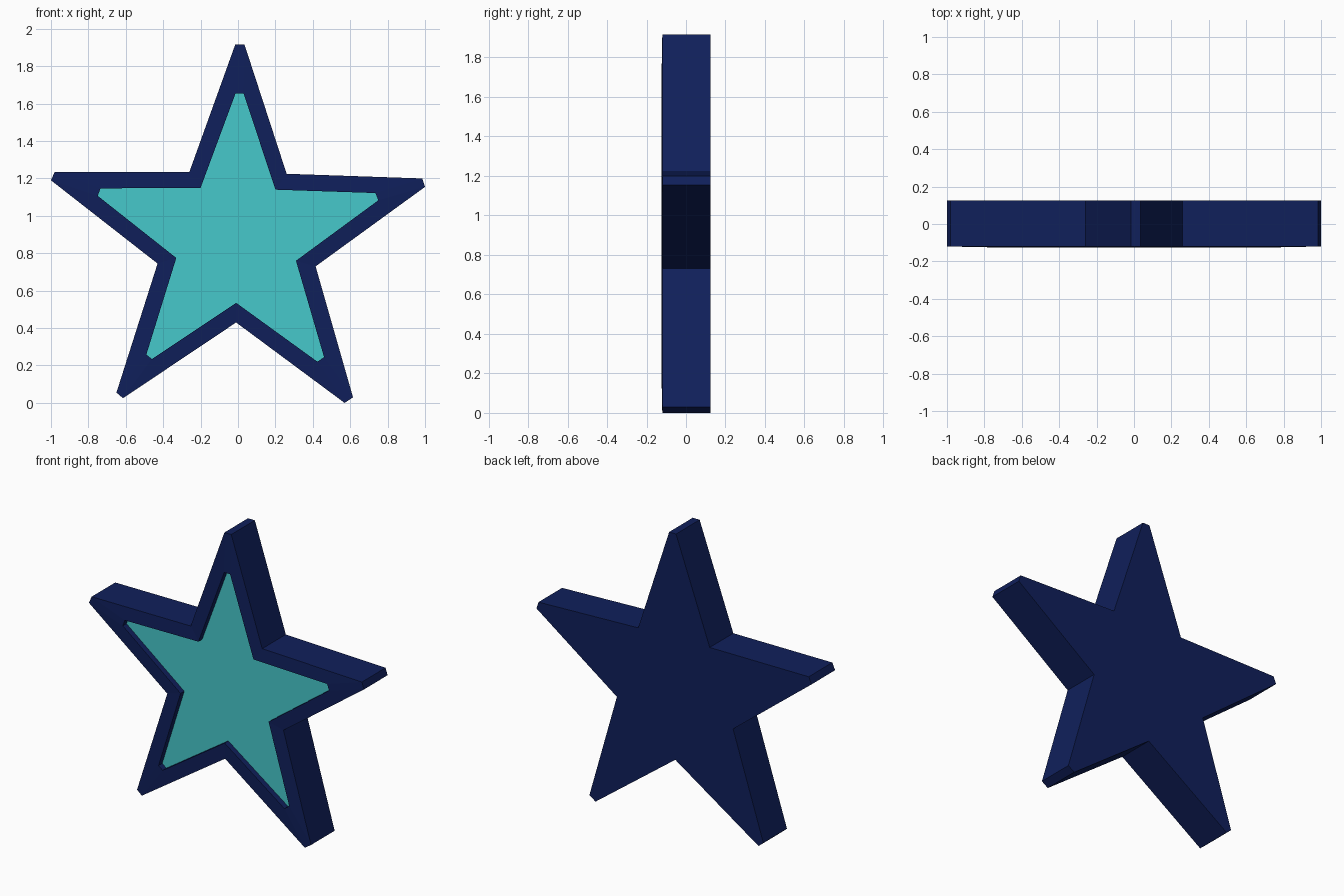
import bpy, bmesh

if "Cube" in bpy.data.objects:
    bpy.data.objects.remove(bpy.data.objects["Cube"])

# Star outlines (x, z), clockwise from the top tip
OUTER = [(-0.015, 1.915), (0.035, 1.915), (0.26, 1.225), (0.985, 1.20), (1.0, 1.155),
         (0.415, 0.73), (0.615, 0.03), (0.57, 0.0), (-0.01, 0.43), (-0.615, 0.025),
         (-0.65, 0.055), (-0.43, 0.745), (-1.0, 1.19), (-0.98, 1.235), (-0.26, 1.235)]
INNER = [(-0.013, 1.655), (0.03, 1.655), (0.2, 1.14), (0.735, 1.122), (0.75, 1.083),
         (0.31, 0.76), (0.46, 0.245), (0.425, 0.22), (-0.01, 0.535), (-0.46, 0.235),
         (-0.49, 0.258), (-0.33, 0.775), (-0.75, 1.107), (-0.735, 1.147), (-0.2, 1.15)]
BACK, FRONT, RIM, FLOOR = 0.125, -0.12, -0.125, -0.087


def material(name, color):
    mat = bpy.data.materials.new(name)
    mat.diffuse_color = color
    mat.use_nodes = True
    mat.node_tree.nodes["Principled BSDF"].inputs["Base Color"].default_value = mat.diffuse_color
    return mat


def finish(bm, name, mat):
    mesh = bpy.data.meshes.new(name)
    bm.to_mesh(mesh)
    bm.free()
    mesh.materials.append(mat)
    obj = bpy.data.objects.new(name, mesh)
    bpy.context.collection.objects.link(obj)
    return obj


def ring(bm, points, y):
    return [bm.verts.new((x, y, z)) for x, z in points]


def bridge(bm, a, b):
    n = len(a)
    for i in range(n):
        j = (i + 1) % n
        bm.faces.new((a[i], a[j], b[j], b[i]))


# Frame: back cap, side walls, slightly raised front border, recess walls
bm = bmesh.new()
rings = [ring(bm, OUTER, BACK), ring(bm, OUTER, FRONT),
         ring(bm, INNER, RIM), ring(bm, INNER, FLOOR)]
bm.faces.new(rings[0])
for a, b in zip(rings, rings[1:]):
    bridge(bm, a, b)
floor_cap = bm.faces.new(rings[3])
bmesh.ops.recalc_face_normals(bm, faces=bm.faces[:])
bmesh.ops.delete(bm, geom=[floor_cap], context='FACES_ONLY')
finish(bm, "star_frame", material("navy", (0.005, 0.014, 0.105, 1)))

# Recessed front panel
bm = bmesh.new()
panel = bm.faces.new(ring(bm, INNER, FLOOR))
panel.normal_update()
if panel.normal.y > 0:
    panel.normal_flip()
finish(bm, "star_panel", material("turquoise", (0.062, 0.58, 0.60, 1)))
